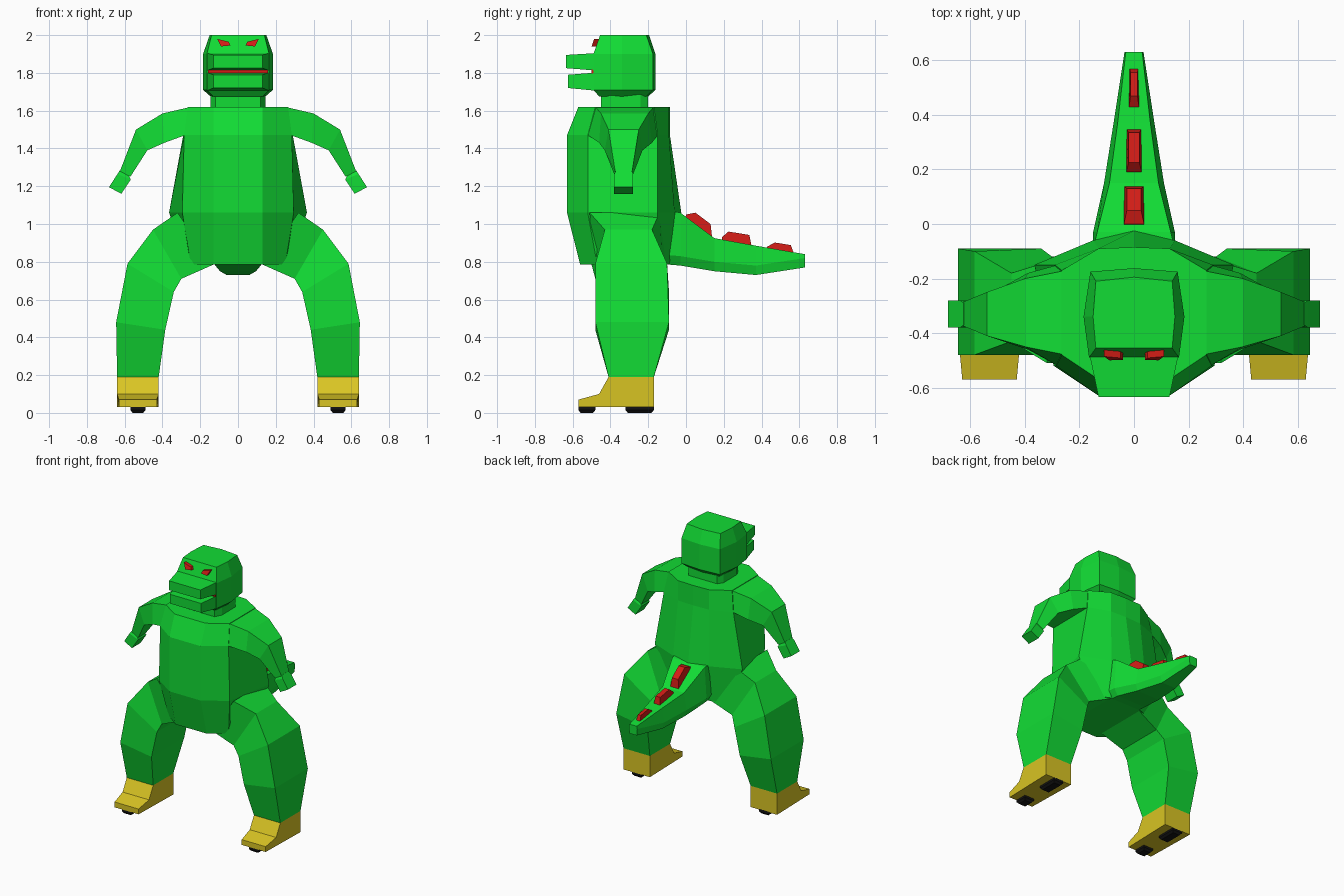
import bpy, bmesh


def material(name, rgb):
    m = bpy.data.materials.new(name)
    m.diffuse_color = (*rgb, 1)
    return m


GREEN = material("green", (0.006, 0.72, 0.035))
RED = material("red", (0.65, 0.012, 0.008))
YELLOW = material("yellow", (0.7, 0.56, 0.017))
BLACK = material("black", (0.006, 0.006, 0.006))


def loft(name, rings, mat, mirror=False):
    """Skin matching rings of points, cap both ends, optionally mirror in x."""
    bm = bmesh.new()
    vs = [[bm.verts.new(p) for p in r] for r in rings]
    n = len(vs[0])
    for a, b in zip(vs, vs[1:]):
        for i in range(n):
            j = (i + 1) % n
            bm.faces.new((a[i], a[j], b[j], b[i]))
    bm.faces.new(vs[0])
    bm.faces.new(vs[-1])
    bmesh.ops.recalc_face_normals(bm, faces=bm.faces)
    me = bpy.data.meshes.new(name)
    bm.to_mesh(me)
    bm.free()
    me.materials.append(mat)
    ob = bpy.data.objects.new(name, me)
    bpy.context.collection.objects.link(ob)
    if mirror:
        ob.modifiers.new("mirror", 'MIRROR').use_mirror_merge = False
    return ob


def level(z, half):
    """Horizontal ring from right-half points, front centre to back centre."""
    return [(x, y, z) for x, y in half] + [(-x, y, z) for x, y in half[-2:0:-1]]


def box_ring_y(y, hw_low, hw_high, z0, z1):
    return [(-hw_low, y, z0), (hw_low, y, z0), (hw_high, y, z1), (-hw_high, y, z1)]


def limb_ring(outer, inner, oy, iy):
    """Limb section: outer and inner (x, z) edges with their y ranges."""
    return [(outer[0], oy[0], outer[1]), (outer[0], oy[1], outer[1]),
            (inner[0], iy[1], inner[1]), (inner[0], iy[0], inner[1])]


# Torso
loft("torso", [
    level(0.785, [(0, -0.56), (0.13, -0.56), (0.25, -0.47), (0.27, -0.15), (0.14, -0.09), (0, -0.09)]),
    level(1.06, [(0, -0.63), (0.13, -0.63), (0.295, -0.52), (0.365, -0.15), (0.15, -0.06), (0, -0.025)]),
    level(1.47, [(0, -0.63), (0.13, -0.63), (0.285, -0.52), (0.29, -0.15), (0.13, -0.09), (0, -0.085)]),
    level(1.62, [(0, -0.57), (0.13, -0.57), (0.265, -0.48), (0.265, -0.17), (0.13, -0.09), (0, -0.085)]),
], GREEN)

# Neck
loft("neck", [level(z, [(0, -0.45), (0.12, -0.45), (0.145, -0.40), (0.145, -0.24), (0.12, -0.2), (0, -0.2)])
              for z in (1.6, 1.70)], GREEN)

# Head and jaws
loft("head", [
    level(1.675, [(0, -0.46), (0.13, -0.46), (0.145, -0.34), (0.13, -0.21), (0, -0.20)]),
    level(1.71, [(0, -0.49), (0.165, -0.49), (0.185, -0.34), (0.16, -0.175), (0, -0.162)]),
    level(1.90, [(0, -0.49), (0.165, -0.49), (0.185, -0.34), (0.16, -0.175), (0, -0.162)]),
    level(2.0, [(0, -0.455), (0.14, -0.455), (0.15, -0.34), (0.14, -0.21), (0, -0.195)]),
], GREEN)
loft("upper_jaw", [box_ring_y(-0.635, 0.13, 0.13, 1.825, 1.895),
                   box_ring_y(-0.47, 0.165, 0.165, 1.812, 1.905)], GREEN)
loft("lower_jaw", [box_ring_y(-0.625, 0.13, 0.13, 1.72, 1.79),
                   box_ring_y(-0.47, 0.165, 0.165, 1.705, 1.802)], GREEN)
loft("mouth", [box_ring_y(y, 0.16, 0.16, 1.798, 1.817) for y in (-0.50, -0.47)], RED)

# Eyes
EYE = [(0.11, 1.98), (0.05, 1.965), (0.04, 1.945), (0.09, 1.94)]
loft("eyes", [[(x, -0.50 + (z - 1.94) * 0.35, z) for x, z in EYE],
              [(x, -0.45, z) for x, z in EYE]], RED, True)

# Arms and hands
loft("arms", [
    limb_ring((0.25, 1.62), (0.28, 1.47), (-0.48, -0.17), (-0.52, -0.15)),
    limb_ring((0.40, 1.585), (0.39, 1.43), (-0.45, -0.20), (-0.46, -0.18)),
    limb_ring((0.54, 1.50), (0.48, 1.39), (-0.41, -0.25), (-0.43, -0.23)),
    limb_ring((0.625, 1.28), (0.57, 1.25), (-0.375, -0.285), (-0.375, -0.285)),
], GREEN, True)
loft("hands", [
    limb_ring((0.625, 1.285), (0.58, 1.262), (-0.37, -0.29), (-0.37, -0.29)),
    limb_ring((0.638, 1.265), (0.568, 1.235), (-0.38, -0.28), (-0.38, -0.28)),
    limb_ring((0.683, 1.195), (0.618, 1.16), (-0.38, -0.28), (-0.38, -0.28)),
], GREEN, True)

# Legs
loft("legs", [
    limb_ring((0.32, 1.06), (0.13, 0.785), (-0.51, -0.14), (-0.50, -0.10)),
    limb_ring((0.45, 0.97), (0.30, 0.71), (-0.43, -0.18), (-0.48, -0.12)),
    limb_ring((0.585, 0.79), (0.34, 0.64), (-0.48, -0.10), (-0.48, -0.09)),
    limb_ring((0.645, 0.48), (0.385, 0.44), (-0.48, -0.09), (-0.48, -0.09)),
    limb_ring((0.64, 0.19), (0.42, 0.19), (-0.41, -0.17), (-0.41, -0.17)),
], GREEN, True)

# Boots
BOOT = [(-0.41, 0.19), (-0.17, 0.19), (-0.17, 0.03), (-0.57, 0.03), (-0.57, 0.07), (-0.46, 0.10)]
loft("boots", [[(0.53 + s * (0.10 if y < -0.5 else 0.11), y, z) for y, z in BOOT]
               for s in (-1, 1)], YELLOW, True)
for name, y0, y1 in (("toe_soles", -0.57, -0.48), ("heel_soles", -0.32, -0.17)):
    loft(name, [[(0.53 + sx * (0.04 - i), y, z) for sx, y in
                 ((-1, y0 + i), (1, y0 + i), (1, y1 - i), (-1, y1 - i))]
                for z, i in ((0.035, 0), (0.015, 0), (0, 0.012))], BLACK, True)

# Tail
loft("tail", [[(-b, y, z0), (b, y, z0), (w, y, z0 + 0.05), (t, y, z1), (-t, y, z1), (-w, y, z0 + 0.05)]
              for y, b, w, t, z0, z1 in ((-0.09, 0.12, 0.15, 0.15, 0.785, 1.07),
                                         (-0.03, 0.12, 0.15, 0.135, 0.78, 1.06),
                                         (0.15, 0.095, 0.11, 0.09, 0.75, 0.925),
                                         (0.37, 0.06, 0.075, 0.06, 0.73, 0.885),
                                         (0.63, 0.03, 0.035, 0.03, 0.77, 0.84))], GREEN)

# Tail spikes: tapered ridges
SPIKES = [(0.037, [(-0.01, 1.0), (0.0, 1.05), (0.05, 1.06), (0.13, 1.0), (0.14, 0.91)]),
          (0.028, [(0.19, 0.88), (0.19, 0.93), (0.225, 0.96), (0.335, 0.942), (0.35, 0.87)]),
          (0.018, [(0.43, 0.84), (0.43, 0.88), (0.47, 0.902), (0.555, 0.888), (0.58, 0.82)])]
for i, (w, prof) in enumerate(SPIKES):
    loft(f"tail_spike_{i + 1}", [[(s * w * (0.7 if k in (2, 3) else 1), y, z)
                                  for k, (y, z) in enumerate(prof)] for s in (-1, 1)], RED)
